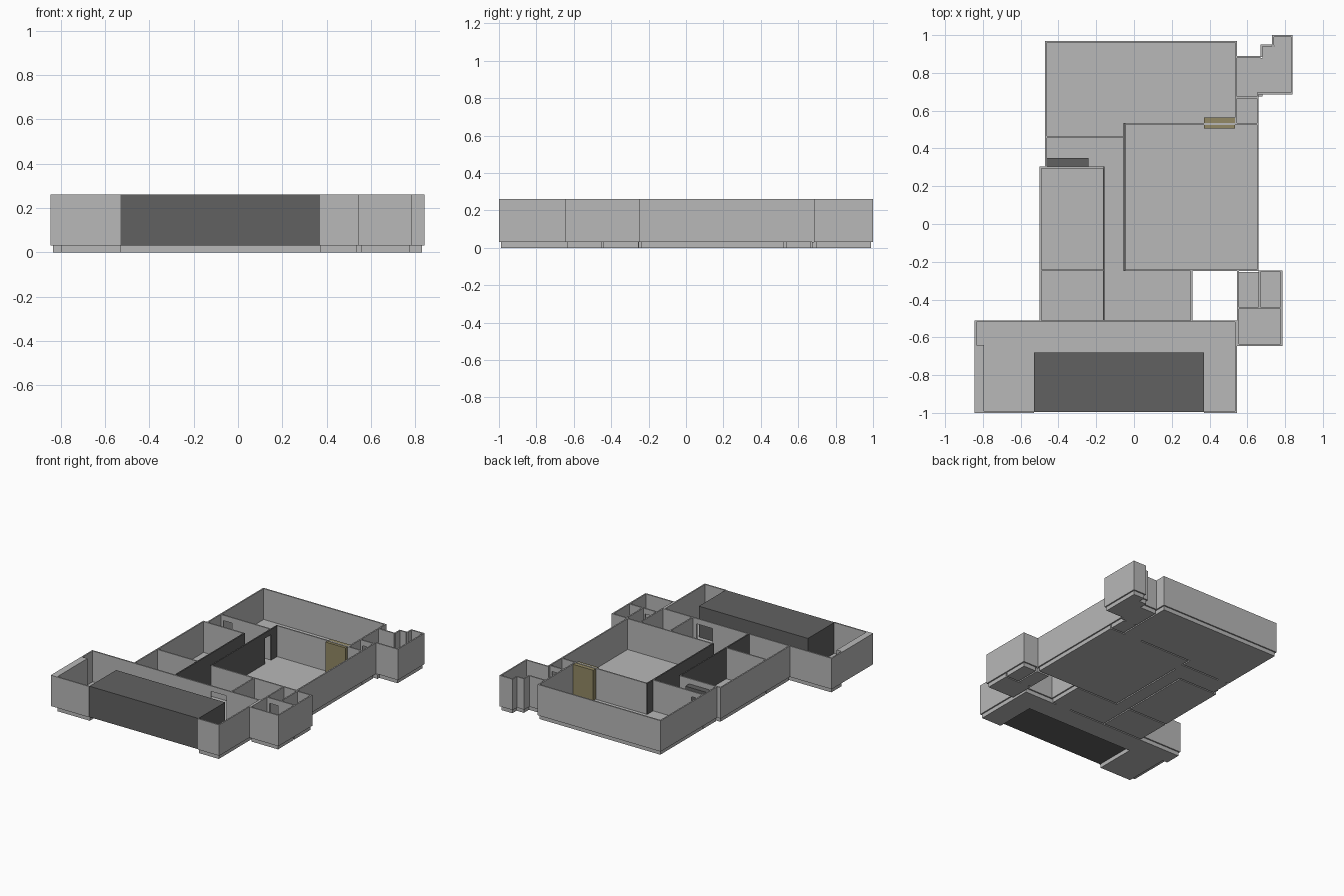
import bpy

if "Cube" in bpy.data.objects:
    bpy.data.objects.remove(bpy.data.objects["Cube"])

FLOOR, TOP, DOOR = 0.03, 0.26, 0.22
T = 0.01  # wall thickness


def material(name, rgb):
    m = bpy.data.materials.new(name)
    m.use_nodes = True
    m.diffuse_color = (*rgb, 1)
    bsdf = m.node_tree.nodes["Principled BSDF"]
    bsdf.inputs["Base Color"].default_value = (*rgb, 1)
    bsdf.inputs["Roughness"].default_value = 0.8
    return m


plaster = material("light grey", (0.48, 0.48, 0.48))
dark = material("dark grey", (0.12, 0.12, 0.12))
ochre = material("dull ochre", (0.29, 0.25, 0.13))


def box(name, x0, x1, y0, y1, z0, z1, mat=plaster):
    v = [(x, y, z) for z in (z0, z1) for x, y in ((x0, y0), (x1, y0), (x1, y1), (x0, y1))]
    f = [(3, 2, 1, 0), (4, 5, 6, 7)]
    f += [(i, (i + 1) % 4, (i + 1) % 4 + 4, i + 4) for i in range(4)]
    me = bpy.data.meshes.new(name)
    me.from_pydata(v, [], f)
    me.materials.append(mat)
    ob = bpy.data.objects.new(name, me)
    bpy.context.collection.objects.link(ob)
    return ob


def strip(name, axis, c, a, b, z0, z1, mat):
    """Thin slab running along one axis, centred on c across it."""
    lo, hi = c - T / 2, c + T / 2
    if axis == "x":
        box(name, a, b, lo, hi, z0, z1, mat)
    else:
        box(name, lo, hi, a, b, z0, z1, mat)


def wall(name, axis, c, a, b, door=None, mat=plaster):
    if not door:
        strip(name, axis, c, a, b, FLOOR, TOP, mat)
        return
    d0, d1 = door
    strip(name + "_start", axis, c, a, d0, FLOOR, TOP, mat)
    strip(name + "_end", axis, c, d1, b, FLOOR, TOP, mat)
    strip(name + "_lintel", axis, c, d0, d1, DOOR, TOP, mat)
    strip(name + "_threshold", axis, c, d0, d1, 0, FLOOR, plaster)


# Back hall walls
wall("back_hall_left_end", "y", -0.465, 0.30, 0.97)
wall("back_hall_rear", "x", 0.965, -0.46, 0.545)
wall("back_hall_right_end", "y", 0.54, 0.535, 0.96)
wall("back_hall_front", "x", 0.46, -0.46, -0.055, (-0.44, -0.37))

# Main room walls
wall("main_room_rear", "x", 0.53, -0.045, 0.65, (0.38, 0.525))
wall("main_room_right", "y", 0.655, -0.25, 0.69)
wall("main_room_front", "x", -0.245, -0.045, 0.65)
wall("main_room_left", "y", -0.05, -0.25, 0.535, (0.38, 0.455), dark)

# Side rooms and passage walls
wall("side_rooms_outer", "y", -0.495, -0.51, 0.305)
wall("side_rooms_rear", "x", 0.30, -0.49, -0.165)
wall("side_rooms_divider", "x", -0.245, -0.49, -0.165)
wall("side_rooms_inner", "y", -0.16, -0.51, 0.305, None, dark)
wall("passage_right", "y", 0.305, -0.51, -0.25)

# Front room walls
wall("front_room_rear", "x", -0.515, -0.845, 0.545, (0.14, 0.27))
wall("front_room_left", "y", -0.84, -0.64, -0.52)
wall("front_room_right", "y", 0.54, -1.0, -0.52)
wall("front_room_front_left", "x", -0.995, -0.795, -0.53)
wall("front_room_front_right", "x", -0.995, 0.37, 0.535)
box("front_room_thick_wall", -0.845, -0.795, -1.0, -0.64, FLOOR, TOP)

# Front annex walls
wall("front_annex_left", "y", 0.55, -0.645, -0.245)
wall("front_annex_right", "y", 0.78, -0.645, -0.245)
wall("front_annex_front", "x", -0.64, 0.555, 0.775)
wall("front_annex_rear", "x", -0.25, 0.66, 0.775)
wall("front_annex_cross", "x", -0.445, 0.555, 0.775, (0.575, 0.645))
wall("front_annex_divider", "y", 0.665, -0.44, -0.255)

# Rear annex walls with a stepped corner
wall("rear_annex_cross", "x", 0.67, 0.545, 0.65, (0.56, 0.635))
wall("rear_annex_front", "x", 0.69, 0.65, 0.835)
wall("rear_annex_right", "y", 0.835, 0.685, 1.0)
wall("rear_annex_rear", "x", 0.995, 0.73, 0.83)
wall("rear_annex_step_a", "y", 0.735, 0.945, 0.99)
wall("rear_annex_step_b", "x", 0.945, 0.67, 0.73)
wall("rear_annex_step_c", "y", 0.675, 0.885, 0.94)
wall("rear_annex_step_d", "x", 0.885, 0.545, 0.67)

# Floor slabs fill the rooms between the walls
floors = {
    "back_hall": [(-0.46, -0.055, 0.465, 0.96), (-0.055, 0.535, 0.535, 0.96)],
    "main_room": [(-0.045, 0.65, -0.24, 0.525)],
    "side_room_rear": [(-0.49, -0.165, -0.24, 0.295)],
    "side_room_front": [(-0.49, -0.165, -0.51, -0.25)],
    "passage": [(-0.46, -0.155, 0.305, 0.455), (-0.155, -0.055, -0.51, 0.455),
                (-0.055, 0.30, -0.51, -0.25)],
    "front_room": [(-0.835, -0.795, -0.64, -0.52), (-0.795, -0.53, -0.99, -0.52),
                   (-0.53, 0.37, -0.68, -0.52), (0.37, 0.535, -0.99, -0.52)],
    "front_annex": [(0.555, 0.775, -0.635, -0.45), (0.555, 0.66, -0.44, -0.255),
                    (0.67, 0.775, -0.44, -0.255)],
    "rear_annex": [(0.545, 0.65, 0.535, 0.665), (0.545, 0.68, 0.675, 0.88),
                   (0.68, 0.74, 0.695, 0.94), (0.74, 0.83, 0.695, 0.99)],
}
for room, rects in floors.items():
    for i, r in enumerate(rects):
        box(f"{room}_floor_{i + 1}", *r, 0, FLOOR)

# Solid blocks
box("front_block", -0.53, 0.37, -0.995, -0.68, FLOOR, TOP, dark)
box("passage_cabinet", -0.465, -0.24, 0.305, 0.35, FLOOR, TOP - 0.04, dark)
box("door_block", 0.37, 0.535, 0.505, 0.565, FLOOR, TOP - 0.003, ochre)
